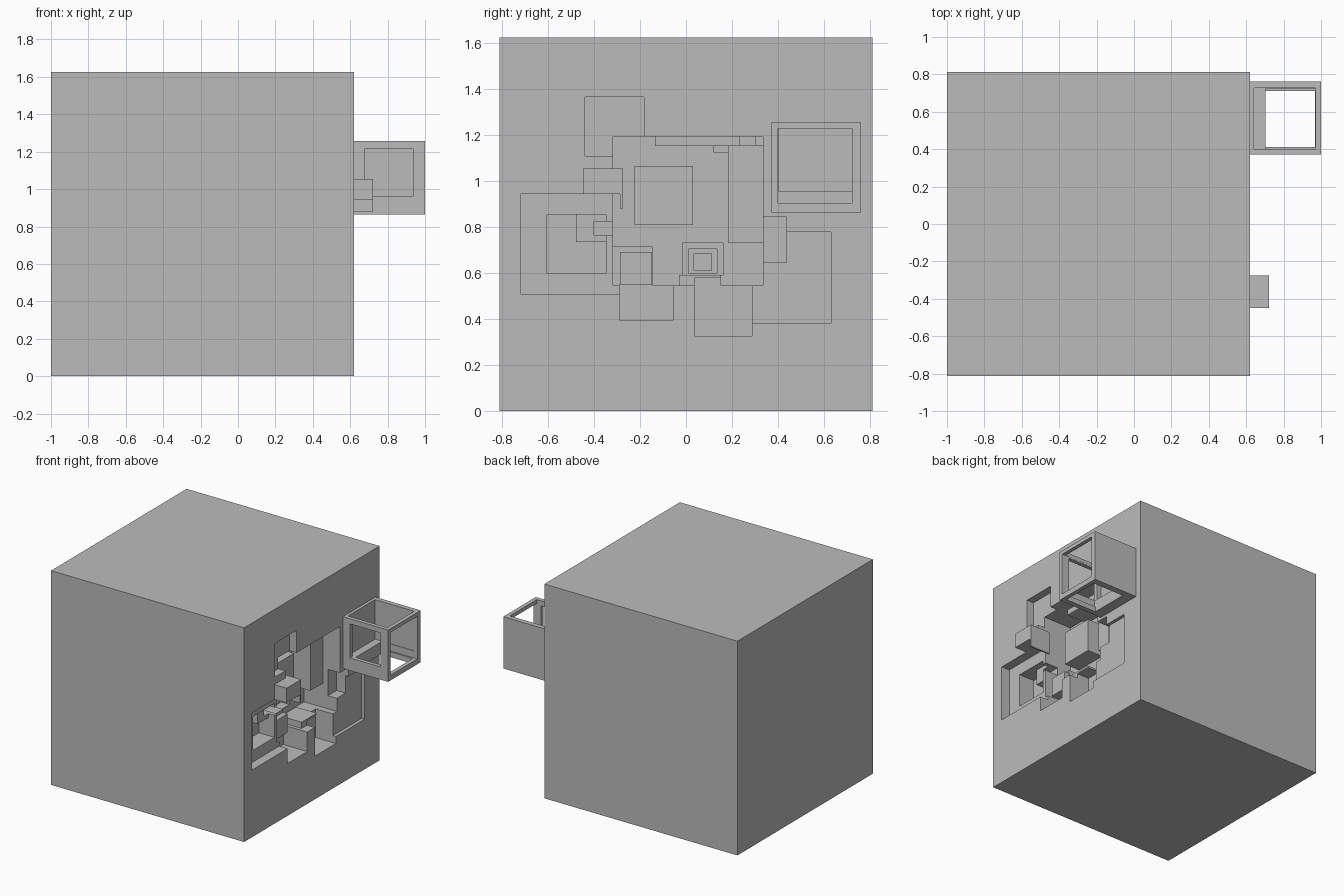
import bpy, bmesh

FACE = 0.62   # x of the carved side of the big cube

grey = bpy.data.materials.new("plain grey")
grey.diffuse_color = (0.5, 0.5, 0.5, 1)


def box(name, x, y, z):
    """Axis-aligned box from (min, max) ranges."""
    bm = bmesh.new()
    bmesh.ops.create_cube(bm, size=1)
    for v in bm.verts:
        v.co = [r[0] if c < 0 else r[1] for c, r in zip(v.co, (x, y, z))]
    me = bpy.data.meshes.new(name)
    bm.to_mesh(me)
    bm.free()
    me.materials.append(grey)
    ob = bpy.data.objects.new(name, me)
    bpy.context.collection.objects.link(ob)
    return ob


def combine(target, tool, operation):
    """Boolean the tool box into the target, then drop the tool."""
    mod = target.modifiers.new("boolean", 'BOOLEAN')
    mod.operation = operation
    mod.solver = 'EXACT'
    mod.object = tool
    bpy.context.view_layer.objects.active = target
    bpy.ops.object.modifier_apply(modifier=mod.name)
    bpy.data.objects.remove(tool)


def cut(target, x, y, z):
    combine(target, box("cutter", x, y, z), 'DIFFERENCE')


def add(target, x, y, z):
    combine(target, box("block", x, y, z), 'UNION')


def pocket(y, z, depth, start=-0.2):
    cut(body, (FACE - depth, FACE - start), y, z)


def step(y, z, front, back=0.32):
    add(body, (FACE - back, FACE - front), y, z)


# big cube with its main square pocket
body = box("large_cube", (-1.0, FACE), (-0.812, 0.812), (0, 1.625))
pocket((-0.318, 0.335), (0.545, 1.195), 0.30)

# nested square niche in the back of the pocket
pocket((-0.015, 0.16), (0.592, 0.73), 0.37, 0.25)
pocket((0.01, 0.135), (0.60, 0.705), 0.41, 0.25)
pocket((0.035, 0.11), (0.612, 0.685), 0.45, 0.25)

# blocks standing inside the main pocket
step((-0.225, 0.03), (0.81, 1.065), 0.17)        # centre block
step((0.182, 0.36), (0.73, 1.157), 0.14)         # right block
step((-0.34, -0.145), (0.52, 0.715), 0.14)       # lower left block
step((-0.286, -0.147), (0.515, 0.692), 0.10)     # lower left inner step
step((-0.03, 0.152), (0.44, 0.592), 0.066, 0.24) # floor slab
step((-0.135, 0.235), (1.153, 1.22), 0.12)       # ceiling slab
step((0.12, 0.305), (1.124, 1.215), 0.16, 0.29)  # ceiling block

# small cube sticking out at the left of the opening
add(body, (FACE - 0.07, 0.722), (-0.448, -0.275), (0.88, 1.055))

# pockets around the rim
pocket((-0.44, -0.182), (1.11, 1.365), 0.06)     # upper left
pocket((-0.718, -0.287), (0.51, 0.943), 0.07)    # left
pocket((-0.29, -0.056), (0.397, 0.55), 0.20)     # lower left
pocket((0.036, 0.288), (0.327, 0.578), 0.17)     # lower right
pocket((0.23, 0.63), (0.38, 0.778), 0.025)       # shallow right
pocket((0.24, 0.438), (0.645, 0.845), 0.10)      # right notch

# window pocket inside the left pocket
pocket((-0.604, -0.349), (0.598, 0.854), 0.20)
step((-0.478, -0.33), (0.735, 0.87), 0.12, 0.22)
pocket((-0.40, -0.282), (0.765, 0.825), 0.18)

# hollow box frame standing out on the right side
frame = box("box_frame", (FACE - 0.01, 1.0), (0.372, 0.762), (0.864, 1.257))
cut(frame, (0.642, 0.97), (0.402, 0.726), (0.957, 1.4))    # open top
cut(frame, (0.702, 0.969), (0.411, 0.711), (0.8, 1.0))     # open bottom
cut(frame, (0.702, 1.1), (0.401, 0.722), (0.904, 1.228))   # open right side
cut(frame, (0.68, 0.936), (0.3, 0.5), (0.96, 1.218))       # open front
